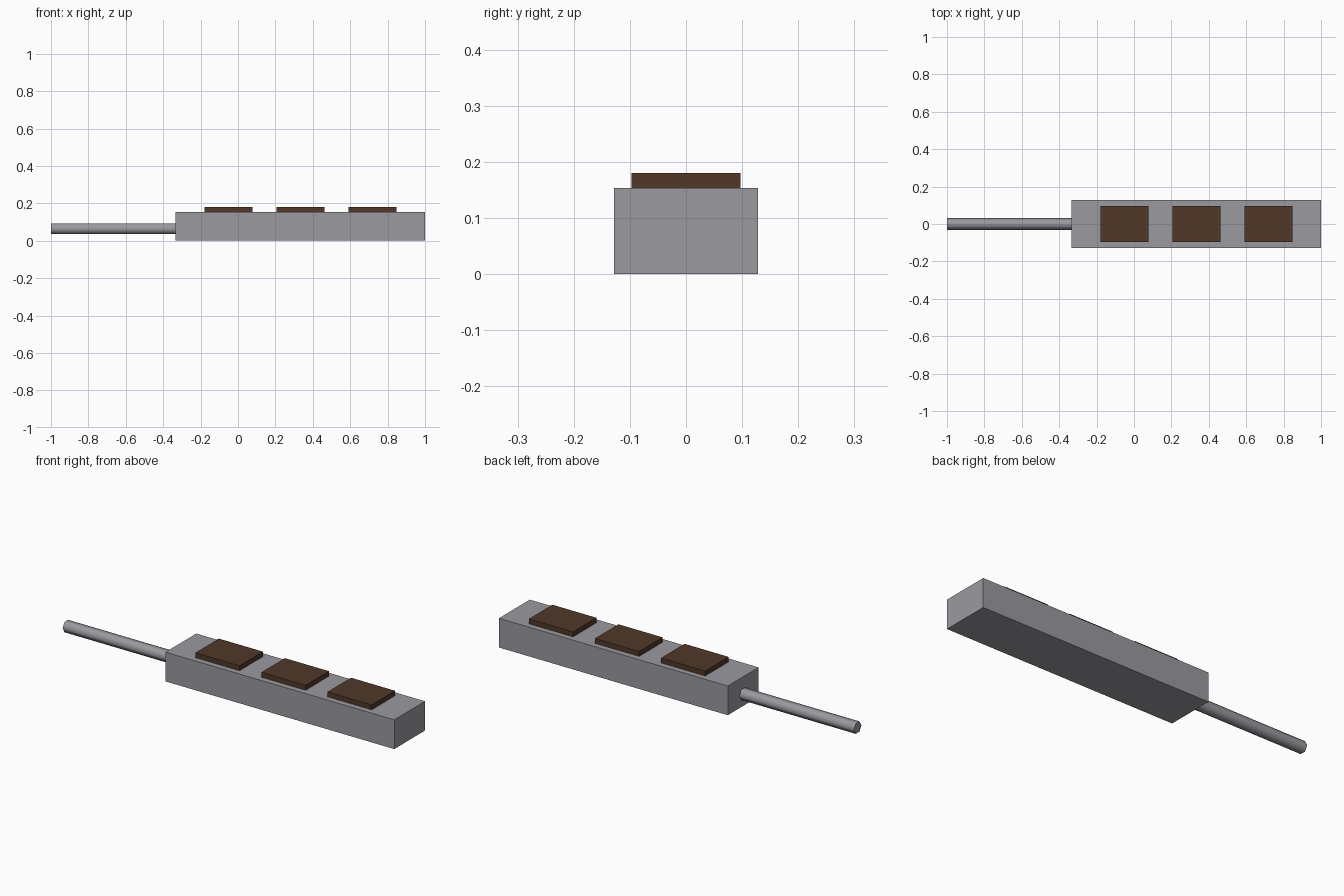
import bpy
from math import pi, radians

if "Cube" in bpy.data.objects:
    bpy.data.objects.remove(bpy.data.objects["Cube"])


def paint(obj, name, color):
    mat = bpy.data.materials.get(name) or bpy.data.materials.new(name)
    mat.diffuse_color = color
    mat.use_nodes = True
    mat.node_tree.nodes["Principled BSDF"].inputs["Base Color"].default_value = mat.diffuse_color
    obj.data.materials.append(mat)


def box(name, x0, x1, width, z0, z1):
    bpy.ops.mesh.primitive_cube_add(size=1, location=((x0 + x1) / 2, 0, (z0 + z1) / 2))
    obj = bpy.context.object
    obj.name = name
    obj.scale = (x1 - x0, width, z1 - z0)
    bpy.ops.object.transform_apply(location=False, rotation=False, scale=True)
    return obj


GREY = (0.325, 0.32, 0.35, 1)

# Main block
paint(box("body", -0.333, 1.0, 0.256, 0.0, 0.154), "dark_grey", GREY)

# Three raised pads along the top
for i in range(3):
    x = -0.18 + 0.385 * i
    pad = box(f"top_pad_{i + 1}", x, x + 0.257, 0.195, 0.15, 0.18)
    paint(pad, "brown", (0.08, 0.04, 0.022, 1))

# Six-sided, smooth-shaded rod leaving the left end
bpy.ops.mesh.primitive_cylinder_add(vertices=6, radius=0.031, depth=0.68,
                                    location=(-0.66, 0, 0.064), rotation=(0, pi / 2, 0))
rod = bpy.context.object
rod.name = "end_rod"
bpy.ops.object.shade_smooth_by_angle(angle=radians(65))
paint(rod, "dark_grey", GREY)
